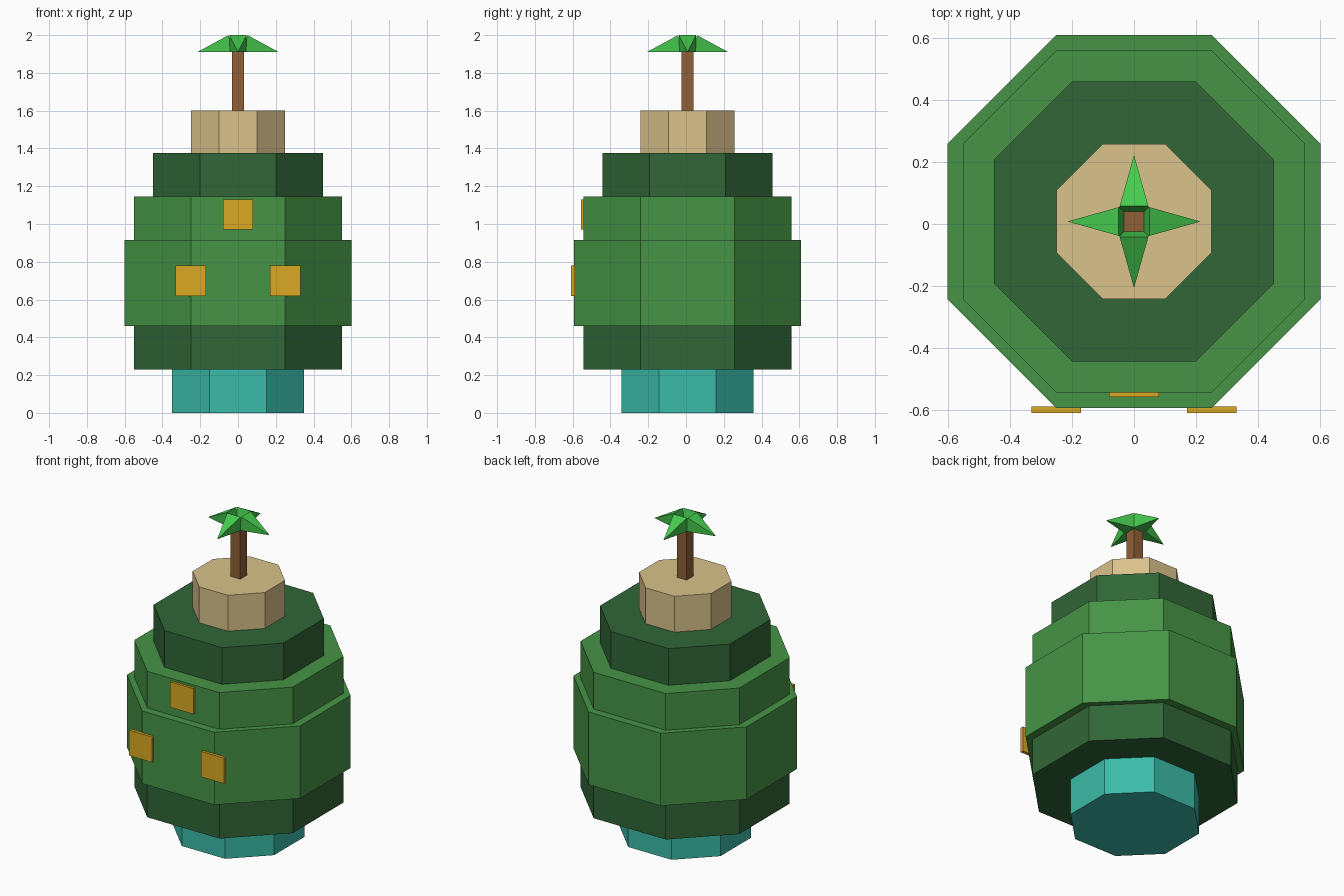
import bpy
import bmesh
import math
from mathutils import Matrix, Vector

old = bpy.data.objects.get("Cube")
if old:
    bpy.data.objects.remove(old, do_unlink=True)

CY = 0.008  # depth of the body's axis


def material(name, rgb):
    lin = [c / 255 / 12.92 if c < 10.3 else ((c / 255 + 0.055) / 1.055) ** 2.4 for c in rgb]
    mat = bpy.data.materials.new(name)
    mat.diffuse_color = (*lin, 1)
    mat.use_nodes = True
    bsdf = next(n for n in mat.node_tree.nodes if n.type == 'BSDF_PRINCIPLED')
    bsdf.inputs["Base Color"].default_value = (*lin, 1)
    bsdf.inputs["Roughness"].default_value = 0.8
    return mat


TEAL = material("teal", (59, 187, 168))
DARK = material("dark green", (49, 102, 55))
GREEN = material("mid green", (70, 148, 70))
TAN = material("sand", (218, 194, 139))
GOLD = material("gold", (218, 168, 35))
BARK = material("bark brown", (144, 96, 56))
LEAF = material("leaf green", (70, 203, 78))


def finish(name, bm, mat):
    bmesh.ops.recalc_face_normals(bm, faces=bm.faces)
    mesh = bpy.data.meshes.new(name)
    bm.to_mesh(mesh)
    bm.free()
    mesh.materials.append(mat)
    obj = bpy.data.objects.new(name, mesh)
    bpy.context.collection.objects.link(obj)
    return obj


def tier(name, half, flat, z0, z1, mat):
    """Square slab with cut corners: half width and half length of each flat side."""
    corners = []
    for k in range(4):
        turn = Matrix.Rotation(k * math.pi / 2, 3, 'Z')
        corners += [turn @ Vector((half, s * flat, 0)) for s in (-1, 1)]
    bm = bmesh.new()
    base = bm.faces.new([bm.verts.new((p.x, p.y + CY, z0)) for p in corners])
    ext = bmesh.ops.extrude_face_region(bm, geom=[base], use_keep_orig=True)
    top = [g for g in ext["geom"] if isinstance(g, bmesh.types.BMVert)]
    bmesh.ops.translate(bm, verts=top, vec=(0, 0, z1 - z0))
    return finish(name, bm, mat)


def box(name, centre, size, mat):
    bm = bmesh.new()
    bmesh.ops.create_cube(bm, size=1, matrix=Matrix.Translation(centre) @ Matrix.Diagonal((*size, 1)))
    return finish(name, bm, mat)


# Stacked body
tier("base", 0.35, 0.15, 0.0, 0.23, TEAL)
tier("lower_body", 0.55, 0.25, 0.23, 0.46, DARK)
tier("middle_body", 0.60, 0.25, 0.46, 0.915, GREEN)
tier("upper_body", 0.55, 0.25, 0.915, 1.145, GREEN)
tier("shoulder", 0.45, 0.20, 1.145, 1.375, DARK)
tier("sand_cap", 0.25, 0.10, 1.375, 1.60, TAN)

# Gold plates on the front
box("top_plate", (0, -0.547, 1.05), (0.16, 0.02, 0.16), GOLD)
for side, x in (("left", 0.25), ("right", -0.25)):
    box(side + "_plate", (x, -0.598, 0.70), (0.16, 0.02, 0.16), GOLD)

# Palm tree
box("trunk", (0, CY, 1.765), (0.066, 0.066, 0.33), BARK)
for k, side in enumerate(("left", "back", "right", "front")):
    bm = bmesh.new()
    tip = bm.verts.new((0.214, 0, 1.911))
    ring = [bm.verts.new(p) for p in ((0.028, -0.046, 1.911), (0.028, 0.046, 1.911),
                                      (0.050, 0.046, 2.0), (0.050, -0.046, 2.0))]
    bm.faces.new(ring)
    for i in range(4):
        bm.faces.new((ring[i], ring[(i + 1) % 4], tip))
    bmesh.ops.transform(bm, verts=bm.verts, matrix=Matrix.Translation((0, CY, 0))
                        @ Matrix.Rotation(k * math.pi / 2, 4, 'Z'))
    finish(side + "_palm_leaf", bm, LEAF)
